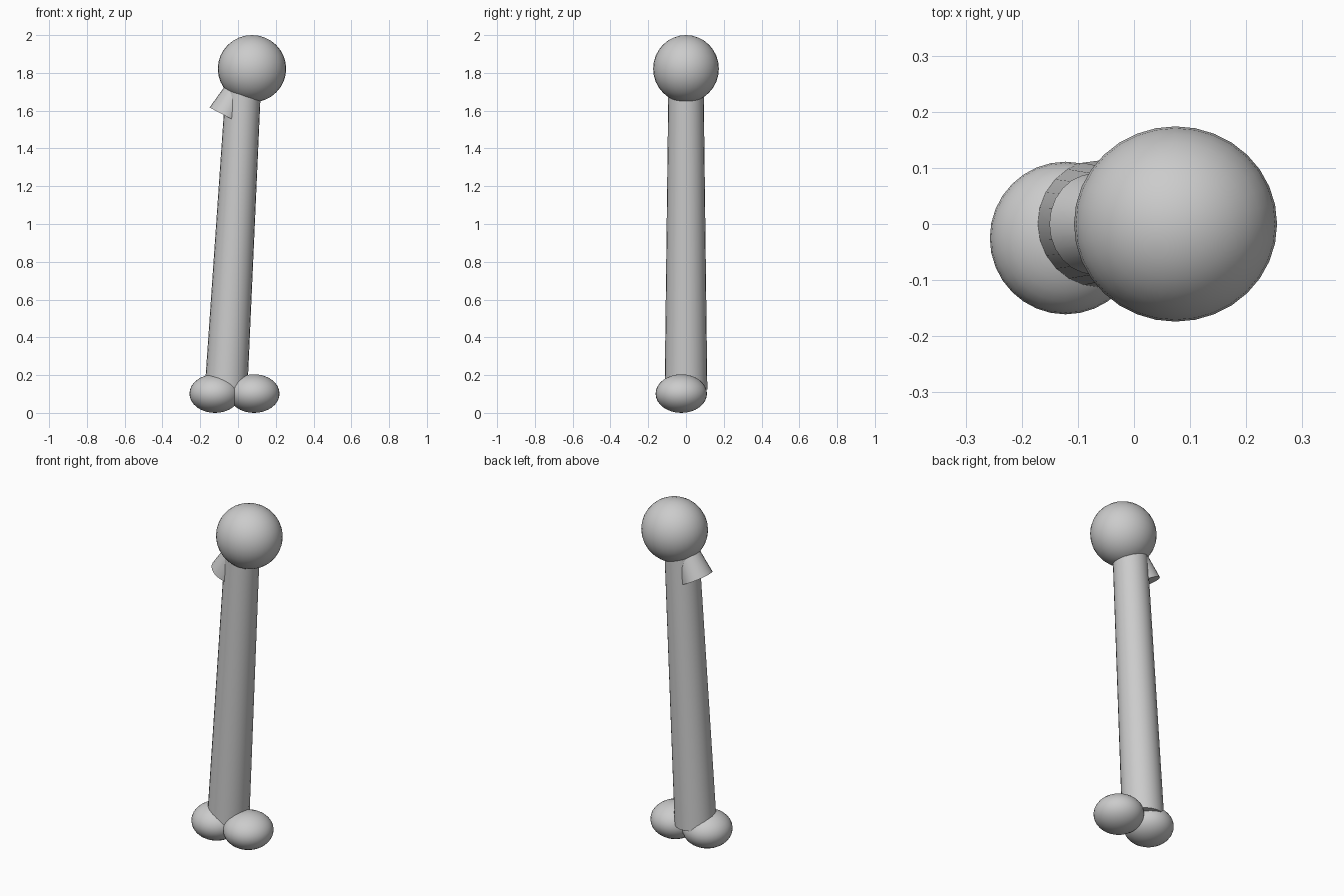
import bpy
from mathutils import Vector
from math import radians

if "Cube" in bpy.data.objects:
    bpy.data.objects.remove(bpy.data.objects["Cube"])


def smooth(obj, name):
    obj.name = name
    bpy.ops.object.shade_smooth_by_angle(angle=radians(35))
    return obj


def ellipsoid(name, center, radii):
    bpy.ops.mesh.primitive_uv_sphere_add(segments=32, ring_count=16, radius=1, location=center)
    obj = bpy.context.object
    obj.scale = radii
    bpy.ops.object.transform_apply(location=False, rotation=False, scale=True)
    return smooth(obj, name)


def tapered_rod(name, start, end, r_start, r_end):
    a, b = Vector(start), Vector(end)
    bpy.ops.mesh.primitive_cone_add(vertices=24, radius1=r_start, radius2=r_end,
                                    depth=(b - a).length, location=(a + b) / 2)
    obj = bpy.context.object
    obj.rotation_euler = (b - a).to_track_quat('Z', 'Y').to_euler()
    return smooth(obj, name)


# Long tilted shaft, thicker at the bottom
tapered_rod("shaft", (-0.063, 0, 0.125), (0.03, 0, 1.76), 0.113, 0.093)

# Ball head and the short neck angled into it
ellipsoid("ball_head", (0.074, 0, 1.822), (0.181, 0.174, 0.178))
tapered_rod("neck", (-0.071, 0, 1.575), (0.058, 0, 1.822), 0.09, 0.05)

# Pair of rounded knobs at the lower end
for name, x in (("left_condyle", -0.122), ("right_condyle", 0.085)):
    ellipsoid(name, (x, -0.025, 0.102), (0.135, 0.136, 0.102))
